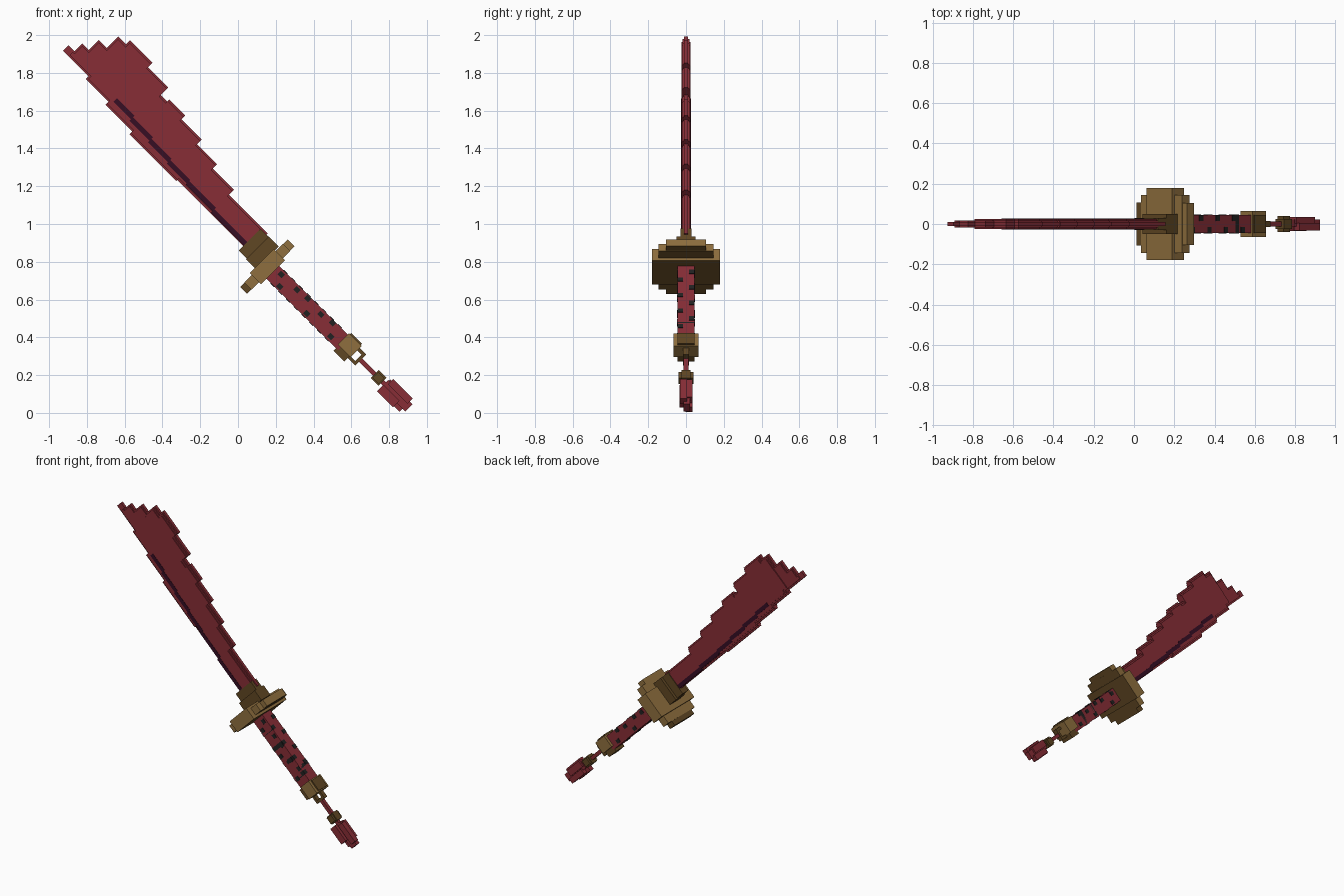
import bpy, bmesh, math
from mathutils import Matrix, Vector

cube = bpy.data.objects.get("Cube")
if cube:
    bpy.data.objects.remove(cube, do_unlink=True)


def material(name, rgb):
    lin = [((c / 255 + 0.055) / 1.055) ** 2.4 for c in rgb] + [1.0]
    m = bpy.data.materials.new(name)
    m.use_nodes = True
    m.diffuse_color = lin
    m.node_tree.nodes["Principled BSDF"].inputs["Base Color"].default_value = lin
    return m


RED = material("crimson", (135, 45, 54))
PURPLE = material("dark purple", (54, 14, 36))
GOLD = material("light bronze", (143, 111, 62))
BRONZE = material("dark bronze", (96, 71, 35))
BLACK = material("charcoal", (33, 33, 33))

# Sword frame: u runs pommel to tip, v runs cutting edge to spine, y is thickness
S = math.sqrt(0.5)
TILT = Matrix(((-S, S, 0, 0), (0, 0, 1, 0), (S, S, 0, 0), (0, 0, 0, 1)))
V = 0.657  # grip centre line


def finish(name, bm, mats, rule=None):
    bmesh.ops.recalc_face_normals(bm, faces=bm.faces)
    if rule:
        for f in bm.faces:
            f.material_index = rule(f.normal, f.calc_center_median())
    bm.transform(TILT)
    bmesh.ops.recalc_face_normals(bm, faces=bm.faces)
    me = bpy.data.meshes.new(name)
    bm.to_mesh(me)
    bm.free()
    ob = bpy.data.objects.new(name, me)
    bpy.context.collection.objects.link(ob)
    for m in mats:
        me.materials.append(m)


def boxes(name, items, mats, rule=None):
    """Each item is (u0, u1, v0, v1, y0, y1)."""
    bm = bmesh.new()
    for u0, u1, v0, v1, y0, y1 in items:
        mat = Matrix.Translation(((u0 + u1) / 2, (v0 + v1) / 2, (y0 + y1) / 2))
        mat = mat @ Matrix.Diagonal((u1 - u0, v1 - v0, y1 - y0, 1))
        bmesh.ops.create_cube(bm, size=1, matrix=mat)
    finish(name, bm, mats, rule)


def sym(u0, u1, hv, hy, cv=V):
    return (u0, u1, cv - hv, cv + hv, -hy, hy)


# Blade: stepped outline as (end u, v) for the cutting edge and the spine
EDGE = [(1.10, .645), (1.45, .637), (1.65, .657), (1.82, .68), (2.01, .70)]
SPINE = [(.85, .782), (1.01, .82), (1.16, .852), (1.31, .887), (1.43, .915),
         (1.48, .90), (1.63, .957), (1.80, .99), (1.858, .96), (1.917, .875),
         (1.966, .80), (2.01, .742)]


def steps(rows, shift, back, cap):
    pts, u = [], 0.56
    for end, v in rows:
        end = min(end - (back if end > 1.7 else 0), cap)
        if end - u > 1e-4:
            pts += [(u, v + shift), (end, v + shift)]
            u = end
    return pts


def blade_layer(name, inset, half, cap):
    pts = steps(EDGE, inset, inset, cap) + steps(SPINE, -inset, inset, cap)[::-1]
    bm = bmesh.new()
    face = bm.faces.new([bm.verts.new((u, v, -half)) for u, v in pts])
    ext = bmesh.ops.extrude_face_region(bm, geom=[face])["geom"]
    top = [g for g in ext if isinstance(g, bmesh.types.BMVert)]
    bmesh.ops.translate(bm, verts=top, vec=Vector((0, 0, 2 * half)))
    finish(name, bm, [RED])


blade_layer("blade_rim", 0, 0.010, 3)
blade_layer("blade_bevel", 0.010, 0.018, 1.97)
blade_layer("blade_body", 0.020, 0.025, 1.84)

# Dark groove line on both faces of the blade
groove = [(.58, .85, .662), (.85, 1.05, .672), (1.05, 1.2, .680),
          (1.2, 1.35, .690), (1.35, 1.5, .700), (1.5, 1.63, .712)]
boxes("blade_groove", [sym(a, b, .013, .027, c) for a, b, c in groove], [PURPLE])

# Collar between blade and guard
boxes("blade_collar", [sym(.47, .545, .085, .05, .69), sym(.53, .605, .082, .03, .692)], [BRONZE])

# Round stepped guard: underside and cutting-edge side are darker
boxes("guard", [sym(.413, .462, .178, .105), sym(.411, .464, .145, .145),
                sym(.395, .480, .09, .18)],
      [GOLD, BRONZE],
      lambda n, c: 1 if n.x < -.5 or n.y < -.5 or (c.y < V - .1) else 0)
boxes("guard_dark_end", [sym(.412, .463, .044, .107, .523)], [BRONZE])

# Grip with small dark studs on all four sides
boxes("grip", [sym(-.14, .42, .048, .045)], [RED])
studs = []
for u, v in [(.357, .68), (.316, .63), (.241, .682), (.167, .69),
             (.114, .63), (.058, .679), (-.017, .692), (-.062, .634)]:
    studs.append(sym(u - .015, u + .015, .013, .048, v))
for i in range(8):
    u, y = .35 - i * .058, (-1) ** i * .03
    studs.append((u - .014, u + .014, V - .051, V + .051, y - .015, y + .015))
boxes("grip_studs", studs, [BLACK])

# Pommel cap with a cord ring below it
boxes("pommel_core", [sym(-.205, -.125, .066, .045)], [BRONZE])
boxes("pommel_cap", [sym(-.212, -.118, .042, .065, .672)], [GOLD])
ring = [(-.25, -.20, V + s * .032 - .009, V + s * .032 + .009, -.015, .015) for s in (-1, 1)]
boxes("pommel_ring", ring + [sym(-.262, -.244, .041, .015)], [BRONZE])

# Cord, bead and tassel
boxes("cord", [sym(-.46, -.255, .012, .012)], [RED])
boxes("cord_bead", [sym(-.424, -.366, .03, .025), sym(-.418, -.372, .022, .04)], [BRONZE])
boxes("tassel", [(-.60, -.455, .668, .708, -.032, .004), (-.62, -.44, .632, .685, -.012, .022),
                 (-.60, -.47, .608, .645, -.002, .034), (-.56, -.44, .602, .650, -.034, .002),
                 (-.575, -.445, .65, .695, .002, .034)], [RED])
